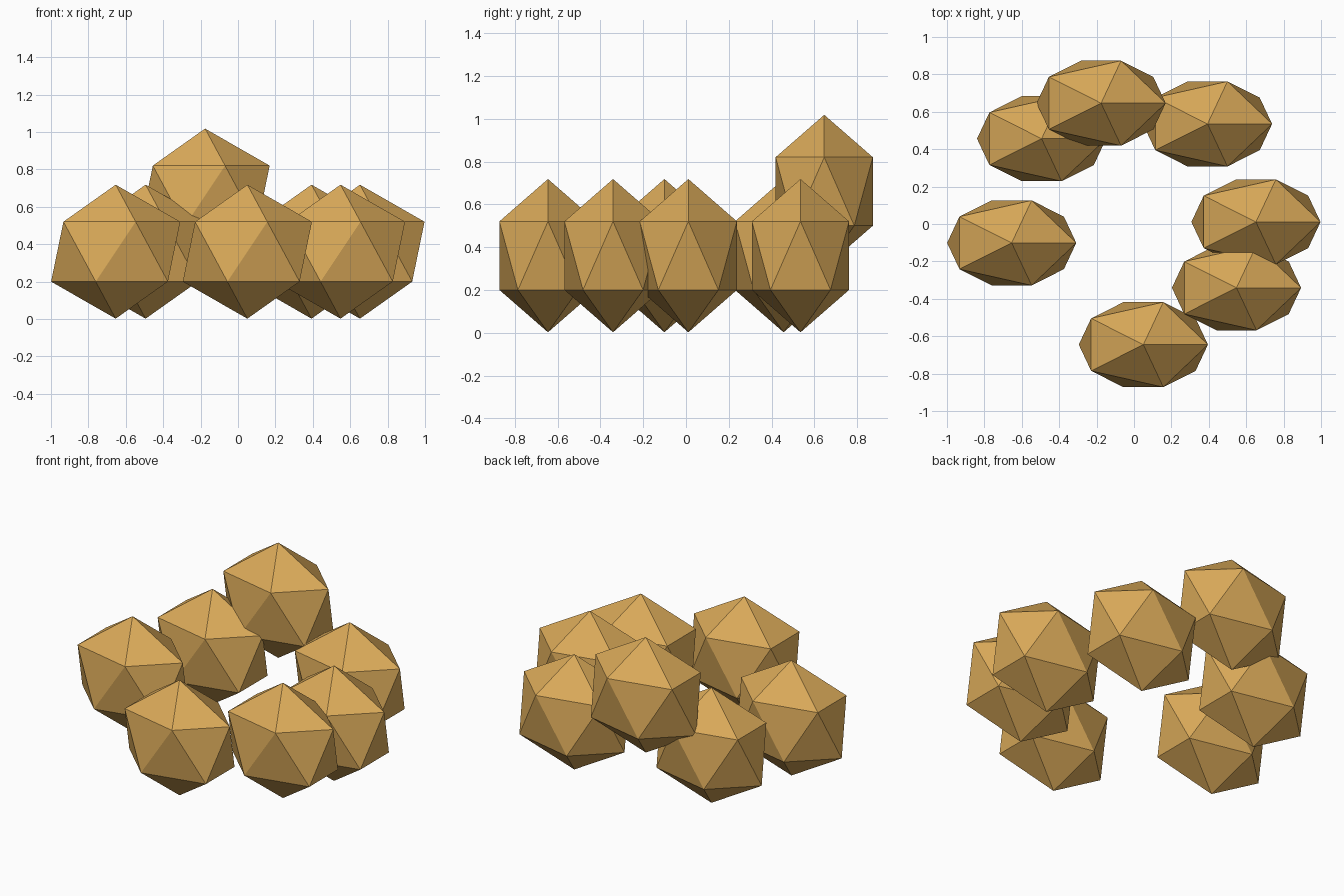
import bpy

if "Cube" in bpy.data.objects:
    bpy.data.objects.remove(bpy.data.objects["Cube"])

tan = bpy.data.materials.new("tan")
tan.diffuse_color = (0.70, 0.40, 0.10, 1)
tan.use_nodes = True
tan.node_tree.nodes["Principled BSDF"].inputs["Base Color"].default_value = tan.diffuse_color


def nugget(name, x, y, z):
    # stretched 20-sided flat-shaded nugget
    bpy.ops.mesh.primitive_ico_sphere_add(subdivisions=1, radius=1, location=(x, y, z))
    ob = bpy.context.object
    ob.name = name
    ob.scale = (0.386, 0.267, 0.358)
    bpy.ops.object.transform_apply(location=False, rotation=False, scale=True)
    ob.data.materials.append(tan)


# ring of nuggets on the ground
ring = [(0.05, -0.645), (0.548, -0.341), (0.652, 0.011), (0.393, 0.535),
        (-0.494, 0.456), (-0.654, -0.101)]
for i, (x, y) in enumerate(ring):
    nugget(f"nugget_{i + 1}", x, y, 0.36)

# raised nugget at the back
nugget("raised_nugget", -0.176, 0.646, 0.66)
